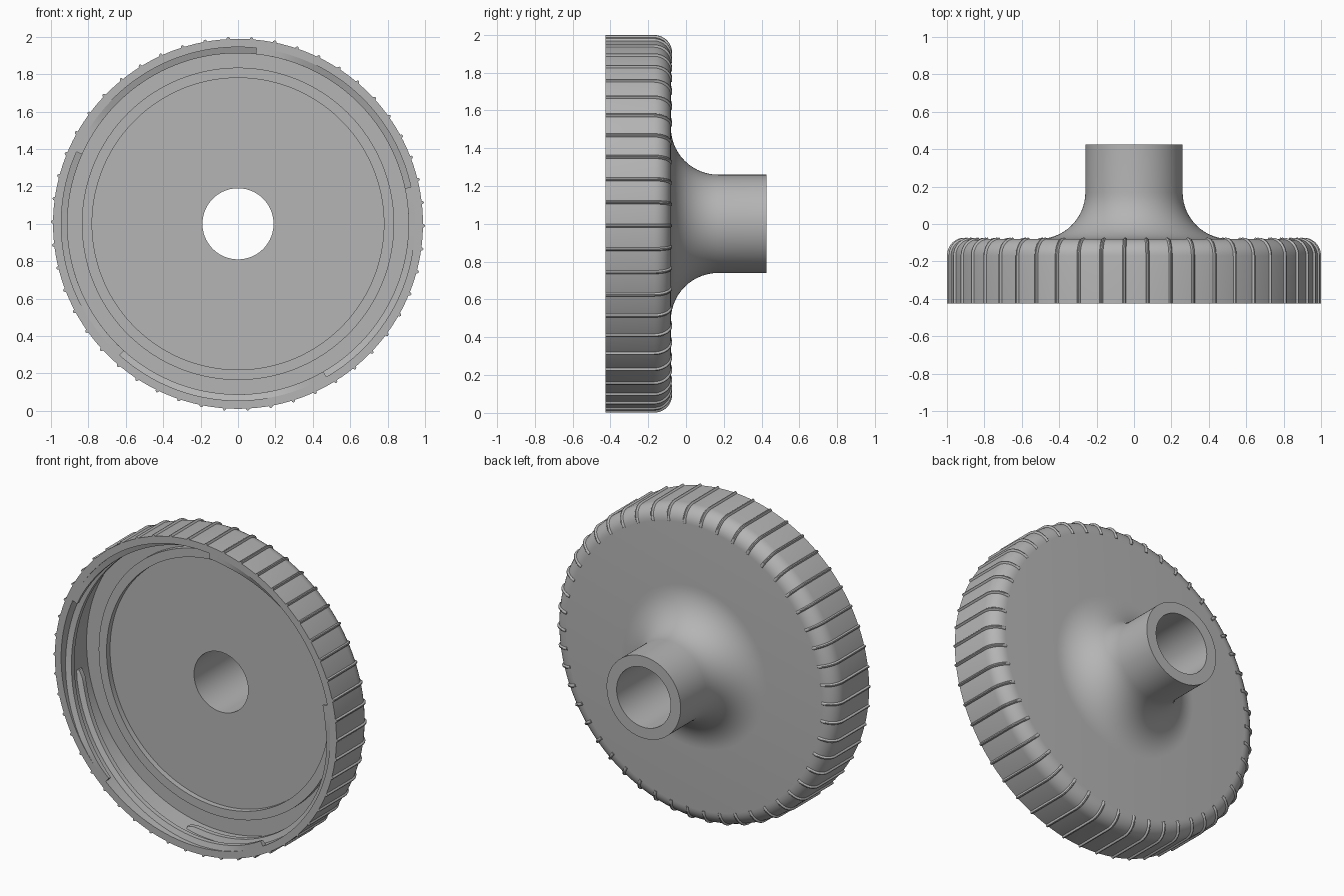
import bpy, bmesh, math
from math import sin, cos, pi, radians

cube = bpy.data.objects.get("Cube")
if cube:
    bpy.data.objects.remove(cube, do_unlink=True)

grey = bpy.data.materials.new("plain_grey")
grey.use_nodes = True
GREY = (0.46, 0.46, 0.46, 1)
grey.diffuse_color = GREY
grey.node_tree.nodes["Principled BSDF"].inputs["Base Color"].default_value = GREY

FRONT, BACK, TIP = -0.425, -0.08, 0.425   # opening, back face, neck end (y)
FLOOR, BODY, WALL, BORE = -0.17, 0.989, 0.945, 0.19
CENTRE = 1.0


def polar(r, y, a):
    return (r * cos(a), y, CENTRE + r * sin(a))


def arc(cr, cy, rad, start, end, n):
    """Arc points (r, y) around a centre."""
    angles = [radians(start + (end - start) * i / n) for i in range(n + 1)]
    return [(cr + rad * cos(a), cy + rad * sin(a)) for a in angles]


def skin(bm, rings, loop=False):
    """Join equal closed cross-sections; cap the ends unless looped."""
    rows = [[bm.verts.new(p) for p in ring] for ring in rings]
    n = len(rows[0])
    pairs = list(zip(rows, rows[1:])) + ([(rows[-1], rows[0])] if loop else [])
    for p, q in pairs:
        for i in range(n):
            j = (i + 1) % n
            bm.faces.new((p[i], p[j], q[j], q[i]))
    if not loop:
        bm.faces.new(rows[0])
        bm.faces.new(rows[-1][::-1])


def finish(bm, name, angle=35):
    bmesh.ops.recalc_face_normals(bm, faces=bm.faces)
    mesh = bpy.data.meshes.new(name)
    bm.to_mesh(mesh)
    bm.free()
    mesh.materials.append(grey)
    obj = bpy.data.objects.new(name, mesh)
    bpy.context.collection.objects.link(obj)
    bpy.ops.object.select_all(action='DESELECT')
    obj.select_set(True)
    bpy.context.view_layer.objects.active = obj
    bpy.ops.object.shade_smooth_by_angle(angle=radians(angle))
    return obj


# Cap body with flared neck, bore and raised sealing lip, turned in one piece
edge = arc(BODY - 0.09, BACK - 0.09, 0.09, 0, 90, 8)
flare = arc(0.51, BACK + 0.25, 0.25, 270, 180, 14)
profile = [(BODY, FRONT)] + edge + flare + [
    (0.26, TIP), (BORE, TIP), (BORE, FLOOR),
    (0.78, FLOOR), (0.78, FLOOR - 0.035), (0.835, FLOOR - 0.035), (0.835, FLOOR),
    (WALL, FLOOR), (WALL, FRONT)]
bm = bmesh.new()
SEG = 150
skin(bm, [[polar(r, y, 2 * pi * s / SEG) for r, y in profile] for s in range(SEG)], loop=True)
finish(bm, "cap_body")

# Grip ribs that run along the side and over the rounded edge
bm = bmesh.new()
path = [(BODY, FRONT, 0)]
path += [(r, y, pi / 2 * i / 8) for i, (r, y) in enumerate(edge)]
section = [(-0.011, -0.006), (-0.008, 0.006), (-0.003, 0.011),
           (0.003, 0.011), (0.008, 0.006), (0.011, -0.006)]
for k in range(50):
    a = radians(6.6 + 7.2 * k)
    rings = []
    for r, y, tilt in path:
        fade = 1 - 0.8 * max(0, tilt / (pi / 2) - 0.5)
        rings.append([polar(r + h * fade * cos(tilt), y + h * fade * sin(tilt), a + w / r)
                      for w, h in section])
    skin(bm, rings)
finish(bm, "grip_ribs")

# Five-start internal thread, trimmed flush with the opening
bm = bmesh.new()
STEPS, SPAN = 40, 112
for start in range(12, 372, 72):
    rings = []
    for i in range(STEPS + 1):
        t = i / STEPS
        a = radians(start - SPAN * t)
        y = FRONT + 0.005 + 0.16 * t
        crest = 0.912 + 0.02 * max(0, t - 0.97) / 0.03
        rings.append([polar(r, max(y + d, FRONT), a) for r, d in
                      ((WALL + 0.01, -0.03), (crest, -0.015), (crest, 0.015), (WALL + 0.01, 0.03))])
    skin(bm, rings)
finish(bm, "inner_thread")
